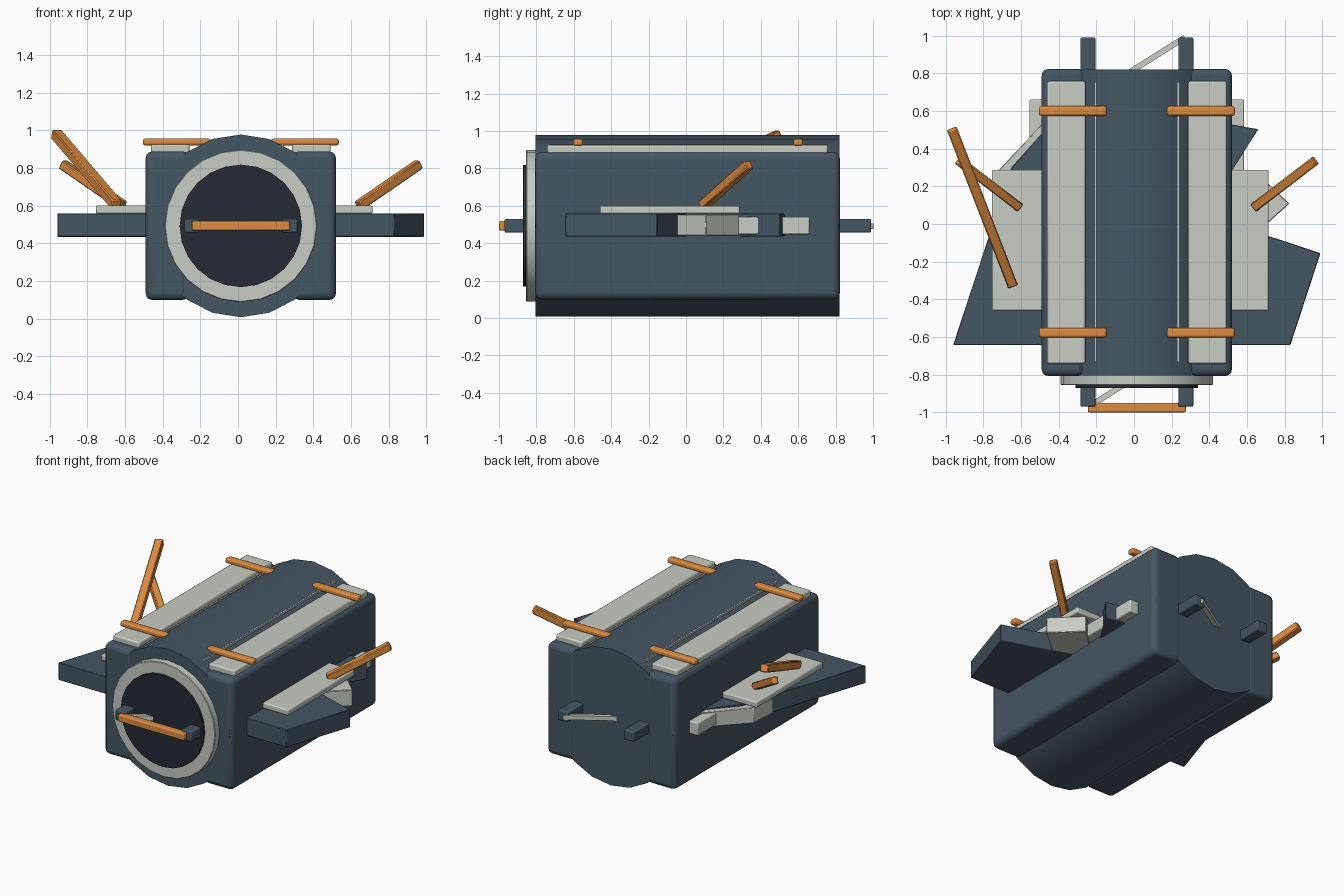
import bpy, bmesh, math
from mathutils import Vector

if "Cube" in bpy.data.objects:
    bpy.data.objects.remove(bpy.data.objects["Cube"])

CX = 0.015  # symmetry plane of the body


def mat(name, r, g, b):
    m = bpy.data.materials.new(name)
    m.diffuse_color = (r, g, b, 1)
    m.use_nodes = True
    m.node_tree.nodes["Principled BSDF"].inputs["Base Color"].default_value = m.diffuse_color
    return m


SLATE = mat("slate", 0.06, 0.093, 0.122)
PALE = mat("pale", 0.58, 0.61, 0.55)
ORANGE = mat("orange", 0.72, 0.26, 0.05)
DARK = mat("dark", 0.018, 0.023, 0.034)


def finish(name, bm, material, bevel=0, segments=2):
    bmesh.ops.recalc_face_normals(bm, faces=bm.faces)
    me = bpy.data.meshes.new(name)
    bm.to_mesh(me)
    bm.free()
    ob = bpy.data.objects.new(name, me)
    bpy.context.collection.objects.link(ob)
    me.materials.append(material)
    if bevel:
        b = ob.modifiers.new("bevel", 'BEVEL')
        b.width, b.segments, b.limit_method = bevel, segments, 'ANGLE'
    bpy.context.view_layer.objects.active = ob
    ob.select_set(True)
    bpy.ops.object.shade_smooth_by_angle(angle=math.radians(32))
    ob.select_set(False)
    return ob


def box(name, lo, hi, material, bevel=0.008, segments=2):
    bm = bmesh.new()
    bmesh.ops.create_cube(bm, size=1)
    for v in bm.verts:
        v.co = Vector([(a + b) / 2 + c * (b - a) for a, b, c in zip(lo, hi, v.co)])
    return finish(name, bm, material, bevel, segments)


def prism(name, pts, z0, z1, material, bevel=0.004):
    bm = bmesh.new()
    f = bm.faces.new([bm.verts.new((x, y, z0)) for x, y in pts])
    r = bmesh.ops.extrude_face_region(bm, geom=[f])
    for v in r["geom"]:
        if isinstance(v, bmesh.types.BMVert):
            v.co.z = z1
    return finish(name, bm, material, bevel, 1)


def tube(name, r_out, y0, y1, material, r_in=0, n=20, bevel=0):
    """Solid cylinder or ring along y."""
    bm = bmesh.new()

    def loop(r, y):
        return [bm.verts.new((CX + r * math.sin(2 * math.pi * i / n), y,
                              0.493 + r * math.cos(2 * math.pi * i / n))) for i in range(n)]
    loops = [loop(r_out, y0), loop(r_out, y1)]
    if r_in:
        loops += [loop(r_in, y1), loop(r_in, y0)]
        pairs = [(i, (i + 1) % 4) for i in range(4)]
    else:
        bm.faces.new(loops[0])
        bm.faces.new(loops[1])
        pairs = [(0, 1)]
    for a, b in pairs:
        for i in range(n):
            j = (i + 1) % n
            bm.faces.new((loops[a][i], loops[a][j], loops[b][j], loops[b][i]))
    return finish(name, bm, material, bevel, 1)


def rod(name, a, b, w, h, material, bevel=0.006):
    """Rectangular bar between two points."""
    a, b = Vector(a), Vector(b)
    d = b - a
    bm = bmesh.new()
    bmesh.ops.create_cube(bm, size=1)
    q = d.to_track_quat('Y', 'Z')
    for v in bm.verts:
        v.co = (a + b) / 2 + q @ Vector((v.co.x * w, v.co.y * d.length, v.co.z * h))
    return finish(name, bm, material, bevel, 1)


# main drum, front ring and front disc
tube("drum", 0.485, -0.805, 0.82, SLATE)
tube("front_ring", 0.405, -0.855, -0.79, PALE, 0.32, 24, 0.004)
tube("front_disc", 0.325, -0.872, -0.79, DARK, 0, 24)

# mirrored side housings, top strips, straps, seams, handle rails, barrels
for side, s in (("left", -1), ("right", 1)):
    def sbox(name, x0, x1, y0, y1, z0, z1, material, *bev):
        xs = sorted((CX + s * x0, CX + s * x1))
        box(side + name, (xs[0], y0, z0), (xs[1], y1, z1), material, *bev)
    sbox("_housing", 0.275, 0.505, -0.807, 0.823, 0.10, 0.888, SLATE, 0.035, 3)
    sbox("_top_strip", 0.273, 0.477, -0.742, 0.758, 0.875, 0.926, PALE, 0.01)
    for end, y in (("front", -0.577), ("rear", 0.60)):
        sbox("_strap_" + end, 0.16, 0.52, y - 0.026, y + 0.026, 0.92, 0.957, ORANGE, 0.012)
    sbox("_seam", 0.216, 0.226, -0.732, 0.755, 0.88, 0.928, PALE, 0)
    sbox("_rail", 0.22, 0.30, -0.97, 0.99, 0.457, 0.53, SLATE)
    sbox("_barrel", 0.46, 0.57, 0.0, 0.66, 0.448, 0.54, PALE)

# front grab bar and thin diagonal braces
box("grab_bar", (-0.245, -1.0, 0.468), (0.275, -0.95, 0.518), ORANGE)
rod("front_brace", (-0.24, -0.97, 0.492), (0.27, -0.65, 0.492), 0.03, 0.03, PALE, 0)
rod("rear_brace", (-0.24, 0.67, 0.492), (0.27, 0.99, 0.492), 0.03, 0.03, PALE, 0)

# dark side wings
prism("left_wing", [(-0.96, -0.643), (-0.4, -0.643), (-0.4, 0.58), (-0.65, 0.30)],
      0.435, 0.56, SLATE)
prism("right_wing", [(0.4, -0.643), (0.83, -0.643), (0.99, -0.155), (0.4, 0.04)],
      0.435, 0.56, SLATE)
prism("right_rear_fin", [(0.44, 0.16), (0.66, 0.503), (0.44, 0.54)], 0.435, 0.56, SLATE)

# pale angled arms below the panels
prism("left_arm", [(-0.45, 0.0), (-0.74, 0.08), (-0.725, 0.28), (-0.45, 0.57)],
      0.44, 0.55, PALE)
prism("right_arm", [(0.45, -0.23), (0.66, -0.04), (0.825, 0.108), (0.64, 0.285), (0.45, 0.11)],
      0.44, 0.555, PALE)

# side panels
box("left_panel", (-0.755, -0.46, 0.558), (-0.45, 0.287, 0.60), PALE)
box("right_panel", (0.45, -0.46, 0.558), (0.715, 0.287, 0.60), PALE)

# orange levers
rod("left_long_lever", (-0.645, -0.325, 0.605), (-0.965, 0.50, 0.98), 0.055, 0.055, ORANGE)
rod("left_short_lever", (-0.61, 0.09, 0.60), (-0.93, 0.335, 0.82), 0.05, 0.05, ORANGE)
rod("right_lever", (0.64, 0.09, 0.60), (0.96, 0.335, 0.82), 0.05, 0.05, ORANGE)
